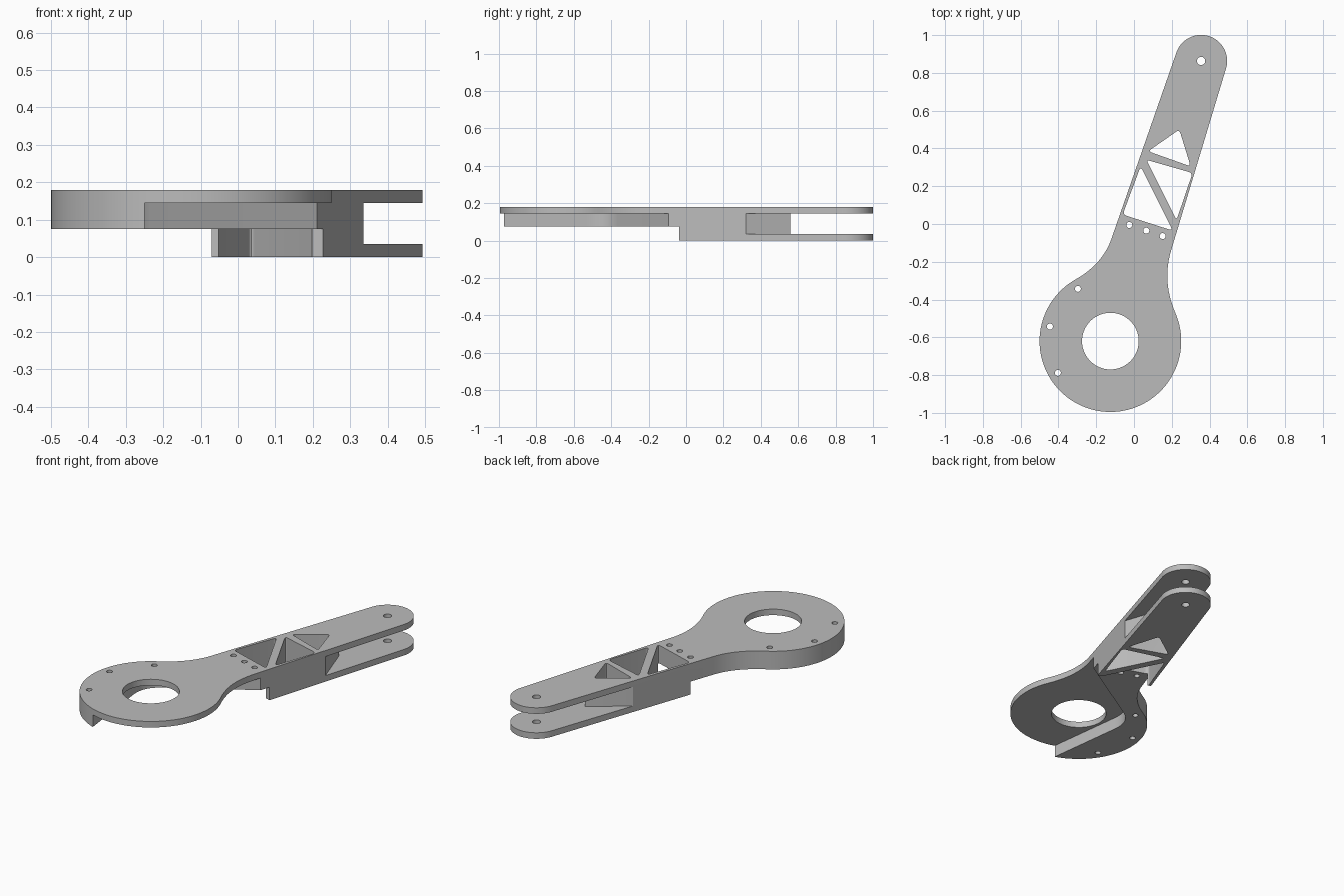
import bpy, bmesh, math
from mathutils import Vector

if "Cube" in bpy.data.objects:
    bpy.data.objects.remove(bpy.data.objects["Cube"], do_unlink=True)

HEIGHT = 0.18
PLATE = 0.035
HUB, HUB_R = (-0.125, -0.62), 0.375
TIP, TIP_R = (0.355, 0.863), 0.138


def arc(center, radius, start, end, steps):
    angles = [math.radians(start + (end - start) * i / steps) for i in range(steps + 1)]
    return [(center[0] + radius * math.cos(a), center[1] + radius * math.sin(a)) for a in angles]


def bend(a, b, c, steps=12):
    """Smooth curve from a to c, pulled towards b."""
    a, b, c = Vector(a), Vector(b), Vector(c)
    ts = [i / steps for i in range(steps + 1)]
    return [tuple(a * (1 - t) ** 2 + b * 2 * t * (1 - t) + c * t * t) for t in ts]


def rounded(corners, size):
    """Polygon with softened corners."""
    pts = []
    for i, corner in enumerate(corners):
        p = Vector(corner)
        before = (Vector(corners[i - 1]) - p).normalized()
        after = (Vector(corners[(i + 1) % len(corners)]) - p).normalized()
        pts += bend(p + before * size, p, p + after * size, 6)
    return pts


def prism(name, pts, low, high):
    bm = bmesh.new()
    face = bm.faces.new([bm.verts.new((x, y, low)) for x, y in pts])
    top = bmesh.ops.extrude_face_region(bm, geom=[face])
    verts = [v for v in top["geom"] if isinstance(v, bmesh.types.BMVert)]
    bmesh.ops.translate(bm, vec=(0, 0, high - low), verts=verts)
    bmesh.ops.recalc_face_normals(bm, faces=bm.faces)
    mesh = bpy.data.meshes.new(name)
    bm.to_mesh(mesh)
    bm.free()
    obj = bpy.data.objects.new(name, mesh)
    bpy.context.collection.objects.link(obj)
    return obj


def cut(target, pts, low=-0.1, high=0.3):
    cutter = prism("cutter", pts, low, high)
    cutter.hide_render = True
    mod = target.modifiers.new("cut", "BOOLEAN")
    mod.operation, mod.solver, mod.object = "DIFFERENCE", "EXACT", cutter
    bpy.context.view_layer.objects.active = target
    bpy.ops.object.modifier_apply(modifier=mod.name)
    bpy.data.objects.remove(cutter, do_unlink=True)


# Full outline: round hub, curved neck, tapered arm, round tip
outline = arc(HUB, HUB_R, 119.5, 383.5, 80)
outline += bend(outline[-1], (0.146, -0.30), (0.198, -0.135))
outline += arc(TIP, TIP_R, -17.2, 160.4, 40)
outline += bend((-0.12, -0.08), (-0.167, -0.213), outline[0])[:-1]
arm = prism("lever_arm", outline, 0, HEIGHT)

# Raised underside of the hub
cut(arm, [(-0.395, 0.163), (0.235, -0.039), (0.6, -0.156), (0.6, -1.2), (-0.7, -1.2), (-0.7, 0.163)],
    high=0.075)

# Hollow beneath the hub, leaving a wall along one side
wall = [(-0.24, -1.05)] + bend((-0.305, -0.53), (-0.32, -0.42), (-0.235, -0.366))
cut(arm, wall + [(0.3, -0.038), (0.6, -0.038), (0.6, -1.05)], high=HEIGHT - PLATE)

# Fork slot between the two arm plates
cut(arm, [(0.36, 0.25), (0.255, 0.56), (0.235, 0.55), (0.05, 0.41), (-0.1, 0.3),
          (-0.1, 1.2), (0.7, 1.2), (0.7, 0.25)], PLATE, HEIGHT - PLATE)

# Triangular truss pockets
for corners in ([(-0.06, 0.05), (0.035, 0.305), (0.205, -0.035)],
                [(0.065, 0.34), (0.31, 0.27), (0.225, 0.02)],
                [(0.075, 0.385), (0.24, 0.50), (0.30, 0.305)]):
    cut(arm, rounded(corners, 0.022))

# Hub bore, pivot hole and screw holes
cut(arm, arc(HUB, 0.15, 0, 354, 59))
cut(arm, arc(TIP, 0.022, 0, 345, 23))
for center in ((-0.025, -0.005), (0.065, -0.035), (0.152, -0.064),
               (-0.297, -0.343), (-0.445, -0.543), (-0.403, -0.788)):
    cut(arm, arc(center, 0.016, 0, 345, 23))

# Plain grey finish
grey = bpy.data.materials.new("grey_metal")
grey.use_nodes = True
color = (0.5, 0.5, 0.5, 1)
grey.diffuse_color = color
grey.node_tree.nodes["Principled BSDF"].inputs["Base Color"].default_value = color
arm.data.materials.clear()
arm.data.materials.append(grey)
for poly in arm.data.polygons:
    poly.material_index = 0

bpy.ops.object.select_all(action="DESELECT")
arm.select_set(True)
bpy.context.view_layer.objects.active = arm
bpy.ops.object.shade_smooth_by_angle(angle=math.radians(30))
